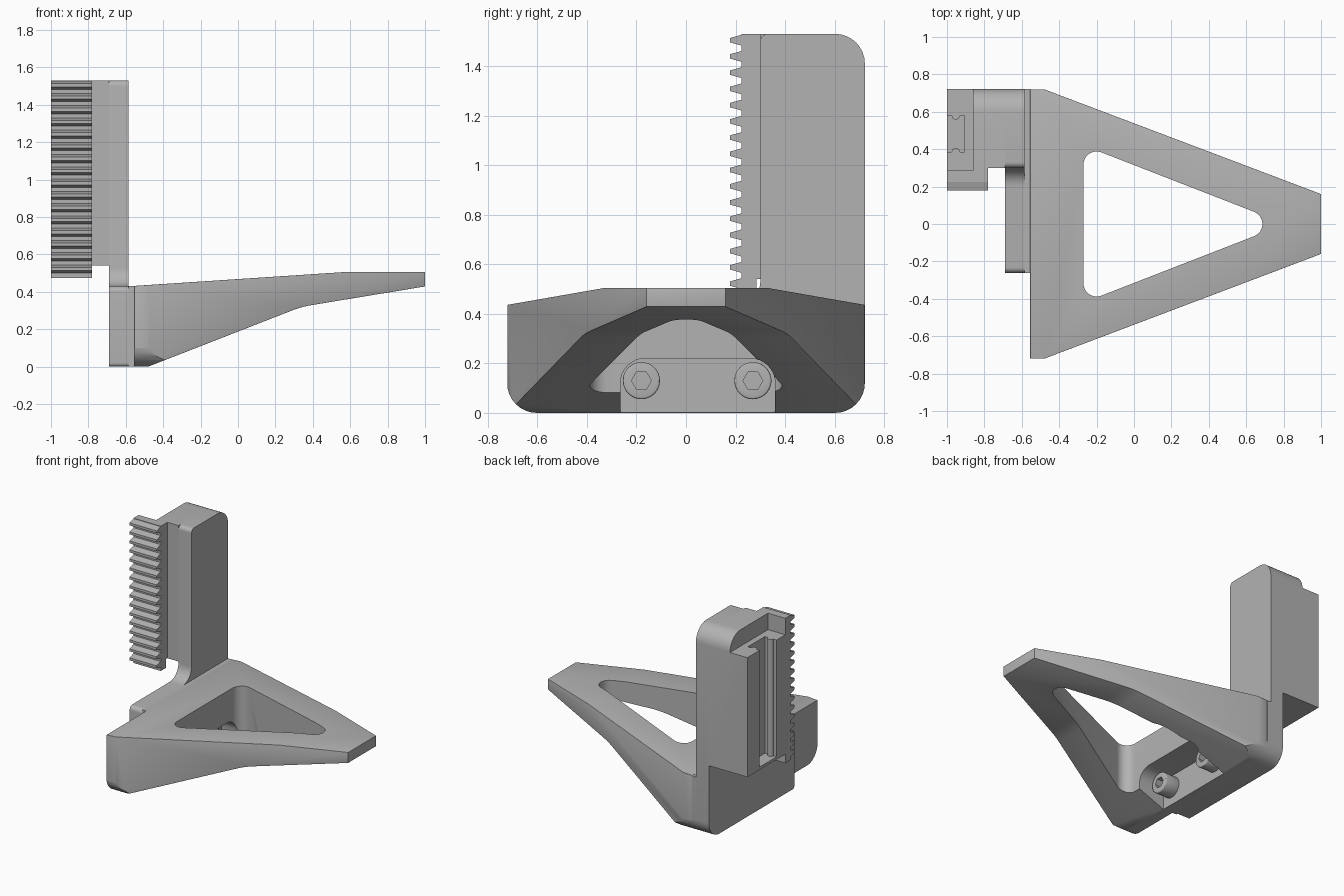
import bpy, bmesh, math
from mathutils import Vector

old = bpy.data.objects.get("Cube")
if old:
    bpy.data.objects.remove(old, do_unlink=True)

grey = bpy.data.materials.new("mid grey")
grey.use_nodes = True
grey.diffuse_color = (0.45, 0.45, 0.45, 1)
grey.node_tree.nodes["Principled BSDF"].inputs["Base Color"].default_value = (0.45, 0.45, 0.45, 1)


def rounded(points, steps=8):
    """Outline from (u, v) or (u, v, radius) corners, with filleted corners."""
    out, n = [], len(points)
    for i, p in enumerate(points):
        c = Vector(p[:2])
        if len(p) == 2:
            out.append(c)
            continue
        a = (Vector(points[i - 1][:2]) - c).normalized()
        b = (Vector(points[(i + 1) % n][:2]) - c).normalized()
        half = a.angle(b) / 2
        centre = c + (a + b).normalized() * p[2] / math.sin(half)
        start = c + a * p[2] / math.tan(half) - centre
        end = c + b * p[2] / math.tan(half) - centre
        sweep = start.angle_signed(end)
        for k in range(steps + 1):
            t = -sweep * k / steps
            out.append(centre + Vector((start.x * math.cos(t) - start.y * math.sin(t),
                                        start.x * math.sin(t) + start.y * math.cos(t))))
    return out


def prism(name, points, axis, lo, hi):
    """Extrude an outline along an axis: z takes (x, y), y takes (x, z), x takes (y, z)."""
    place = {"x": lambda u, v, w: (w, u, v),
             "y": lambda u, v, w: (u, w, v),
             "z": lambda u, v, w: (u, v, w)}[axis]
    bm = bmesh.new()
    rings = [[bm.verts.new(place(p[0], p[1], w)) for p in rounded(points)] for w in (lo, hi)]
    n = len(rings[0])
    bm.faces.new(rings[0])
    bm.faces.new(rings[1])
    for i in range(n):
        j = (i + 1) % n
        bm.faces.new((rings[0][i], rings[0][j], rings[1][j], rings[1][i]))
    bmesh.ops.recalc_face_normals(bm, faces=bm.faces)
    mesh = bpy.data.meshes.new(name)
    bm.to_mesh(mesh)
    bm.free()
    mesh.materials.append(grey)
    ob = bpy.data.objects.new(name, mesh)
    bpy.context.collection.objects.link(ob)
    return ob


def box(name, x, y, z):
    return prism(name, [(x[0], y[0]), (x[1], y[0]), (x[1], y[1]), (x[0], y[1])], "z", *z)


def circle(u, v, r, n, turn=0):
    return [(u + r * math.cos(math.tau * k / n + turn), v + r * math.sin(math.tau * k / n + turn))
            for k in range(n)]


def select(ob):
    bpy.ops.object.select_all(action="DESELECT")
    ob.select_set(True)
    bpy.context.view_layer.objects.active = ob


def combine(ob, tool, operation):
    select(ob)
    mod = ob.modifiers.new(operation, "BOOLEAN")
    mod.operation, mod.object, mod.solver = operation, tool, "EXACT"
    bpy.ops.object.modifier_apply(modifier=mod.name)
    bpy.data.objects.remove(tool, do_unlink=True)


def soften(ob, width, angle=30):
    select(ob)
    mod = ob.modifiers.new("edge", "BEVEL")
    mod.width, mod.segments, mod.angle_limit = width, 3, math.radians(angle)
    bpy.ops.object.modifier_apply(modifier=mod.name)


# Tray: triangular outline trimmed by its side profile
tray = prism("tray", [(-0.555, -0.72), (-0.48, -0.72), (1, -0.16), (1, 0.16),
                      (-0.48, 0.72), (-0.555, 0.72)], "z", -0.1, 0.7)
combine(tray, prism("side_trim", [(-0.7, 0), (-0.48, 0, 0.05), (0.34, 0.32, 0.5), (1.1, 0.445),
                                  (1.1, 0.505), (0.56, 0.505), (-0.7, 0.422)],
                    "y", -1, 1), "INTERSECT")
soften(tray, 0.03)
combine(tray, prism("end_trim", [(-0.722, 0, 0.12), (0.722, 0, 0.12), (0.722, 0.7), (-0.722, 0.7)],
                    "x", -1, 1.2), "INTERSECT")

# Tray opening and the screw pocket under its rear bar
combine(tray, prism("opening", [(-0.27, -0.42, 0.07), (0.81, 0, 0.07), (-0.27, 0.42, 0.07)],
                    "z", -0.2, 0.8), "DIFFERENCE")
combine(tray, prism("pocket", [(-0.265, -0.2), (0.36, -0.2), (0.36, 0.22, 0.1), (-0.265, 0.22, 0.1)],
                    "x", -0.48, 0.1), "DIFFERENCE")

# Socket-head screws
for side, y in (("front", -0.18), ("rear", 0.27)):
    screw = prism(side + "_screw", circle(y, 0.13, 0.075, 32), "x", -0.49, -0.37)
    soften(screw, 0.008)
    combine(screw, prism("socket", circle(y, 0.13, 0.04, 6), "x", -0.42, -0.3), "DIFFERENCE")

# Mounting plate rising into the column through a filleted corner
plate = [(-0.262, 0, 0.02), (0.722, 0, 0.12), (0.722, 1.53, 0.12), (0.3, 1.53, 0.03),
         (0.3, 0.43, 0.1), (-0.262, 0.43, 0.03)]
prism("mounting_plate", plate, "x", -0.69, -0.585)
prism("plate_spacer", [(-0.262, 0), (0.722, 0, 0.12), (0.722, 0.43), (-0.262, 0.43)],
      "x", -0.586, -0.554)

# Column with a lowered ledge and a vertical slot
column = prism("column", [(0.3, 0.54), (0.722, 0.54), (0.722, 1.53, 0.12), (0.3, 1.53)],
               "x", -1, -0.689)
combine(column, box("ledge_cut", (-1.1, -0.86), (0.2, 0.8), (1.41, 1.7)), "DIFFERENCE")
combine(column, box("slot_cut", (-1.1, -0.905), (0.385, 0.58), (0.56, 1.7)), "DIFFERENCE")
for side, y in (("front", 0.385), ("rear", 0.58)):
    prism(side + "_slot_rib", circle(-0.953, y, 0.022, 16), "z", 0.55, 1.41)

# Toothed rack beside the column
teeth, pitch, low = 16, 0.0655, 0.475
outline = [(0.285, 1.53), (0.285, low), (0.225, low)]
for k in range(teeth):
    z = 0.522 + k * pitch
    outline += [(0.225, z - 0.022), (0.178, z - 0.009), (0.178, z + 0.009), (0.225, z + 0.022)]
outline.append((0.225, 1.53))
prism("rack", outline, "x", -1, -0.78)
box("rack_web", (-0.86, -0.78), (0.28, 0.31), (0.54, 1.53))
box("rack_web_outer", (-1, -0.86), (0.28, 0.31), (0.54, 1.41))

for ob in bpy.context.scene.objects:
    if ob.type == "MESH":
        select(ob)
        bpy.ops.object.shade_smooth_by_angle(angle=math.radians(30))
